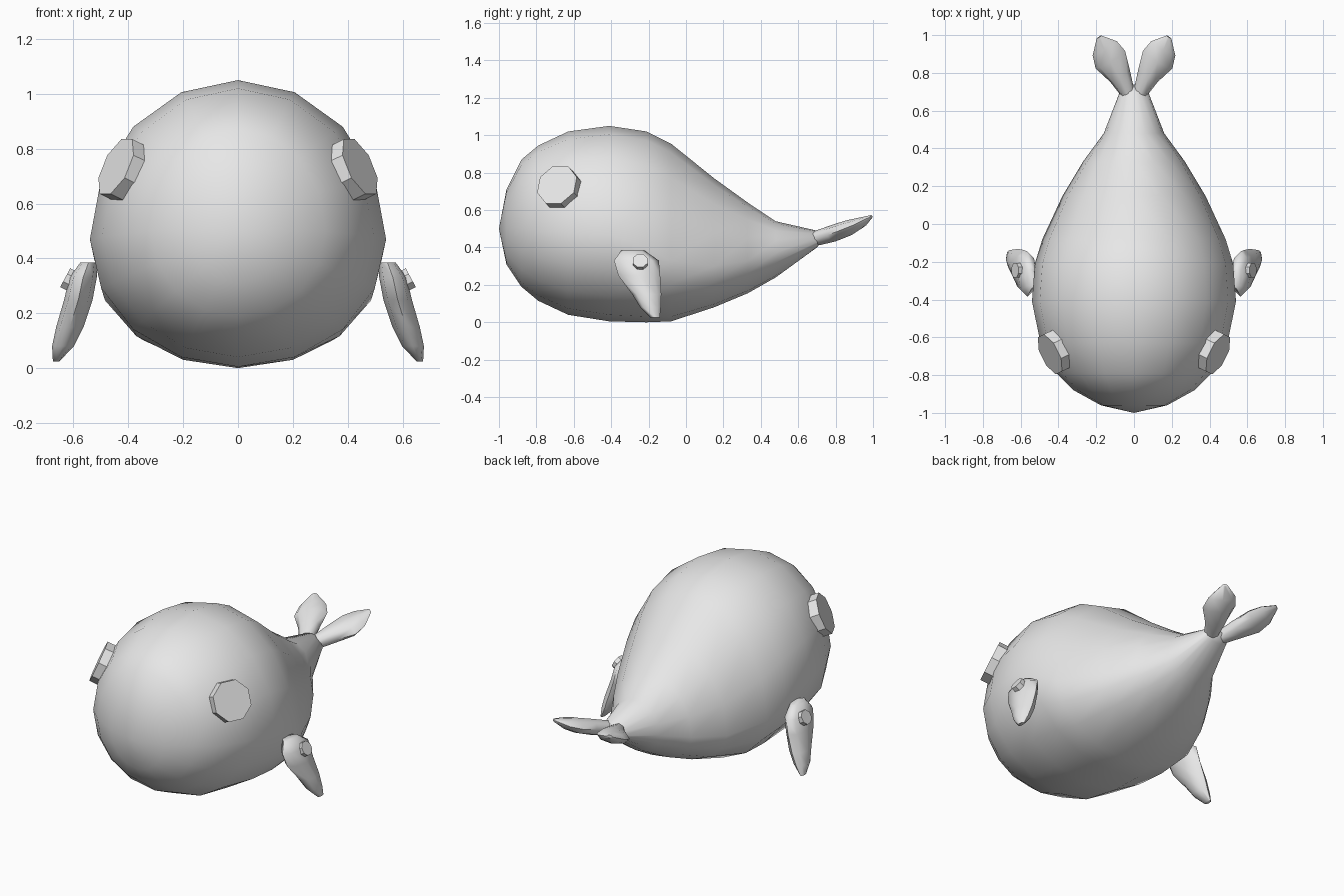
import bpy
import bmesh
import math
from mathutils import Vector

if "Cube" in bpy.data.objects:
    bpy.data.objects.remove(bpy.data.objects["Cube"])

grey = bpy.data.materials.new("plain grey")
grey.diffuse_color = (0.8, 0.8, 0.8, 1)
grey.use_nodes = True
grey.node_tree.nodes["Principled BSDF"].inputs["Base Color"].default_value = grey.diffuse_color


def finish(name, bm, angle):
    bmesh.ops.recalc_face_normals(bm, faces=bm.faces[:])
    me = bpy.data.meshes.new(name)
    bm.to_mesh(me)
    bm.free()
    me.materials.append(grey)
    ob = bpy.data.objects.new(name, me)
    bpy.context.collection.objects.link(ob)
    bpy.ops.object.select_all(action='DESELECT')
    ob.select_set(True)
    bpy.context.view_layer.objects.active = ob
    bpy.ops.object.shade_smooth_by_angle(angle=math.radians(angle))
    return ob


def skin(name, rings, start=None, end=None, angle=45):
    """Join closed rings of points; close the ends with a pole or a cap."""
    bm = bmesh.new()
    rows = [[bm.verts.new(p) for p in ring] for ring in rings]
    n = len(rows[0])
    for a, b in zip(rows, rows[1:]):
        for i in range(n):
            j = (i + 1) % n
            bm.faces.new((a[i], a[j], b[j], b[i]))
    for row, pole in ((rows[0], start), (rows[-1], end)):
        if pole is None:
            bm.faces.new(row)
        else:
            tip = bm.verts.new(pole)
            for i in range(n):
                bm.faces.new((row[i], row[(i + 1) % n], tip))
    return finish(name, bm, angle)


def oval(centre, u, v, ru, rv, n=8):
    c, u, v = Vector(centre), Vector(u).normalized(), Vector(v).normalized()
    return [c + u * ru * math.cos(2 * math.pi * i / n)
            + v * rv * math.sin(2 * math.pi * i / n) for i in range(n)]


def disc(name, centre, normal, radius, depth):
    """Eight-sided plate whose outer face is at centre."""
    nrm = Vector(normal).normalized()
    u = nrm.cross((0, 0, 1)).normalized()
    v = nrm.cross(u)
    turn = math.radians(22.5)
    a = u * math.cos(turn) + v * math.sin(turn)
    b = nrm.cross(a)
    c = Vector(centre)
    return skin(name, [oval(c - nrm * depth, a, b, radius, radius),
                       oval(c, a, b, radius, radius)], angle=30)


# Body sections: y, top, bottom, height of widest line, half width
sections = [
    (-0.96, 0.71, 0.31, 0.50, 0.175),
    (-0.88, 0.87, 0.19, 0.50, 0.32),
    (-0.79, 0.945, 0.115, 0.49, 0.41),
    (-0.63, 1.02, 0.04, 0.48, 0.495),
    (-0.41, 1.05, 0.005, 0.47, 0.54),
    (-0.21, 1.02, 0.0, 0.40, 0.525),
    (-0.08, 0.955, 0.005, 0.33, 0.485),
    (0.15, 0.77, 0.08, 0.30, 0.378),
    (0.33, 0.64, 0.155, 0.33, 0.27),
    (0.48, 0.54, 0.24, 0.37, 0.16),
    (0.70, 0.49, 0.40, 0.43, 0.075),
]
rings = []
for y, top, bottom, mid, half in sections:
    ring = []
    for i in range(16):
        a = 2 * math.pi * i / 16
        s = math.sin(a)
        ring.append((half * math.cos(a), y,
                     mid + s * ((top - mid) if s > 0 else (mid - bottom))))
    rings.append(ring)
skin("body", rings, start=(0, -1.0, 0.50), end=(0, 0.74, 0.45))

# Flipper sections: x, y, z, half thickness, half width
flipper = [
    (0.545, -0.285, 0.385, 0.03, 0.06),
    (0.565, -0.265, 0.33, 0.05, 0.12),
    (0.582, -0.25, 0.25, 0.052, 0.112),
    (0.613, -0.21, 0.15, 0.05, 0.078),
    (0.638, -0.19, 0.08, 0.04, 0.055),
    (0.663, -0.165, 0.025, 0.012, 0.025),
]
# Tail fluke sections: x, y, z, half width, half thickness
fluke = [
    (0.035, 0.70, 0.45, 0.04, 0.04),
    (0.075, 0.785, 0.475, 0.062, 0.045),
    (0.125, 0.87, 0.505, 0.092, 0.042),
    (0.155, 0.93, 0.53, 0.075, 0.03),
    (0.185, 0.99, 0.565, 0.015, 0.008),
]
for side, label in ((-1, "right"), (1, "left")):
    skin(label + "_flipper",
         [oval((side * x, y, z), (1, 0, 0), (0, 1, 0), t, w)
          for x, y, z, t, w in flipper], angle=60)
    disc(label + "_flipper_knob", (side * 0.63, -0.245, 0.33),
         (side * 0.88, 0, 0.47), 0.042, 0.04)
    skin(label + "_fluke",
         [oval((side * x, y, z), (side * 0.84, -0.5, -0.15),
               (0, -0.3, 0.95), w, t)
          for x, y, z, w, t in fluke], angle=60)
    disc(label + "_eye", (side * 0.445, -0.69, 0.735),
         (side * 0.82, -0.40, 0.40), 0.118, 0.06)
